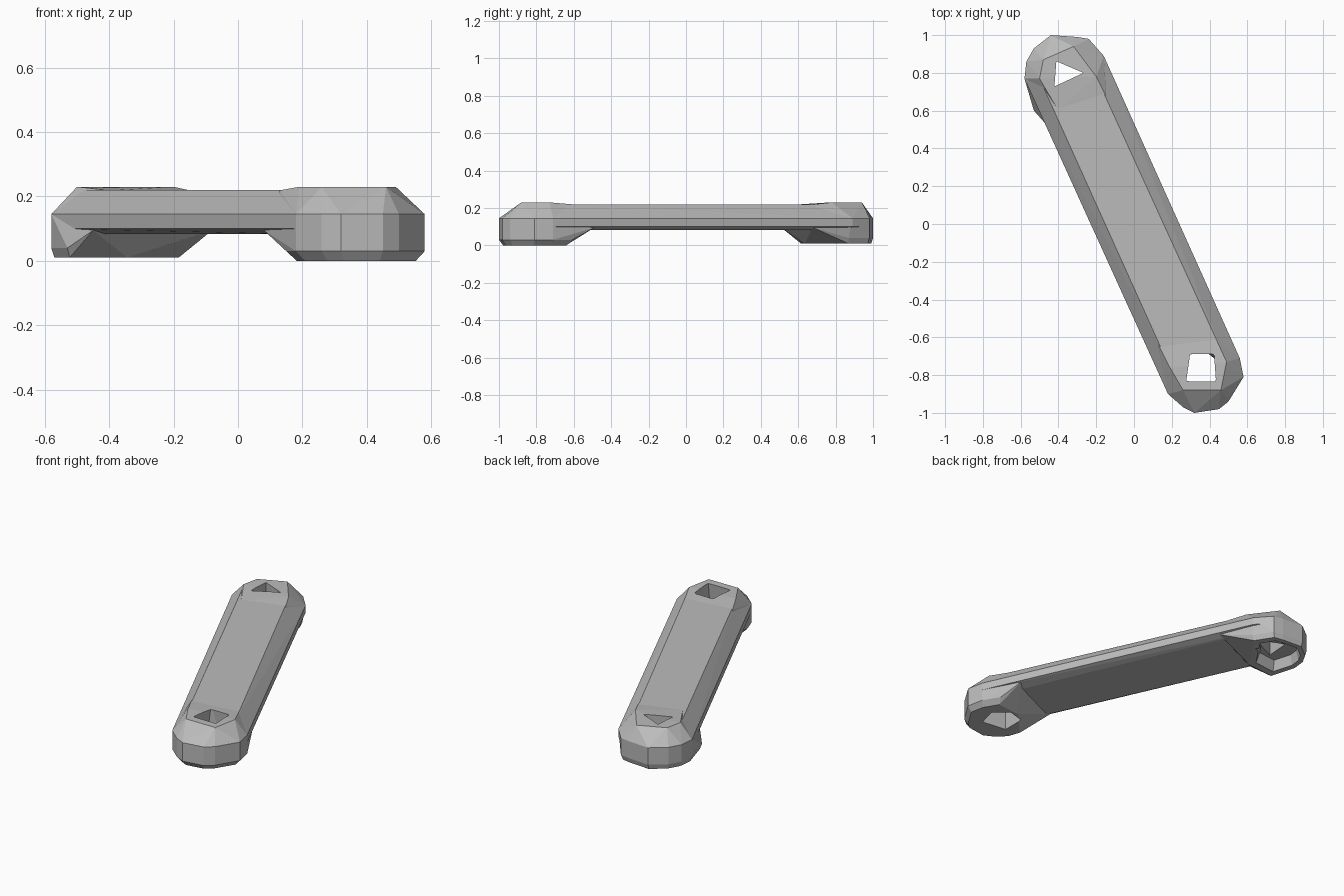
import bpy, bmesh

if "Cube" in bpy.data.objects:
    bpy.data.objects.remove(bpy.data.objects["Cube"], do_unlink=True)

# One plain grey for the whole casting
grey = bpy.data.materials.new("mid_grey")
grey.use_nodes = True
colour = (0.5, 0.5, 0.5, 1)
grey.diffuse_color = colour
bsdf = next(n for n in grey.node_tree.nodes if n.type == 'BSDF_PRINCIPLED')
bsdf.inputs["Base Color"].default_value = colour


def ring(points, z):
    return [(x, y, z) for x, y in points]


def shrink(points, factor):
    cx = sum(p[0] for p in points) / len(points)
    cy = sum(p[1] for p in points) / len(points)
    return [(cx + (x - cx) * factor, cy + (y - cy) * factor) for x, y in points]


def hull(name, *rings):
    """Faceted solid wrapped around stacked rings of points."""
    bm = bmesh.new()
    for r in rings:
        for p in r:
            bm.verts.new(p)
    res = bmesh.ops.convex_hull(bm, input=bm.verts)
    unused = {g for g in res["geom_interior"] + res["geom_unused"]
              if isinstance(g, bmesh.types.BMVert)}
    bmesh.ops.delete(bm, geom=list(unused), context='VERTS')
    bmesh.ops.recalc_face_normals(bm, faces=bm.faces)
    mesh = bpy.data.meshes.new(name)
    bm.to_mesh(mesh)
    bm.free()
    mesh.materials.append(grey)
    obj = bpy.data.objects.new(name, mesh)
    bpy.context.collection.objects.link(obj)
    return obj


def combine(target, other, operation):
    mod = target.modifiers.new(operation.lower(), 'BOOLEAN')
    mod.operation, mod.solver, mod.object = operation, 'EXACT', other
    bpy.context.view_layer.update()
    deps = bpy.context.evaluated_depsgraph_get()
    target_mesh = bpy.data.meshes.new_from_object(target.evaluated_get(deps))
    target.modifiers.clear()
    target.data = target_mesh
    bpy.data.objects.remove(other, do_unlink=True)


# Rounded plan outline of each end, and the narrower top face
back_end = [(-.58, .77), (-.57, .86), (-.53, .93), (-.44, 1), (-.30, .99),
            (-.24, .98), (-.16, .89)]
front_end = [(.56, -.71), (.58, -.81), (.50, -.94), (.45, -.98), (.32, -1),
             (.26, -.97), (.18, -.90)]
back_top = [(-.50, .77), (-.48, .87), (-.32, .94), (-.20, .78)]
front_top = [(.49, -.73), (.46, -.88), (.26, -.88), (.19, -.76)]

# Long chamfered bar with a slightly crowned underside
outline = back_end + front_end
underside = [(-.49, .72), (-.20, .86), (.49, -.72), (.20, -.86)]
bar = hull("link_bar", ring(outline, .10), ring(outline, .145),
           ring(back_top + front_top, .22), ring(underside, .083))

# Back foot: ramp start, wide rim, flat sole, raised top pad
back_rim = back_end[:-1] + [(-.17, .87), (-.53, .60), (-.34, .62)]
back_foot = hull("back_foot", ring(back_end, .145), ring(back_rim, .04),
                 ring(shrink(back_rim, .94), .01),
                 ring([(-.45, .51), (-.08, .68)], .095),
                 ring(back_top, .23), ring([(-.40, .60), (-.15, .68)], .219))

# Front foot
front_rim = front_end + [(.15, -.81), (.50, -.61), (.32, -.63)]
front_foot = hull("front_foot", ring(front_end, .145), ring(front_rim, .03),
                  ring(shrink(front_rim, .86), 0),
                  ring([(.08, -.66), (.45, -.49)], .095),
                  ring(front_top, .23), ring([(.13, -.64), (.43, -.60)], .219))

for foot in (back_foot, front_foot):
    combine(bar, foot, 'UNION')

# Bolt holes flaring downwards, with a broad recess under the back foot
back_hole = [(-.41, .86), (-.27, .80), (-.42, .73)]
front_hole = [(.30, -.69), (.42, -.69), (.43, -.83), (.28, -.83)]
front_flare = [(.27, -.70), (.37, -.67), (.46, -.74), (.43, -.86), (.27, -.84)]
recess = shrink(back_rim, .80)
cutters = [
    hull("back_hole", ring(back_hole, .26), ring(shrink(back_hole, 1.25), -.02)),
    hull("back_recess", ring(shrink(recess, .8), .07), ring(recess, -.02)),
    hull("front_hole", ring(front_hole, .26), ring(front_flare, -.02)),
]
for cutter in cutters:
    combine(bar, cutter, 'DIFFERENCE')

# Crisp flat facets
for face in bar.data.polygons:
    face.use_smooth = False
    face.material_index = 0
